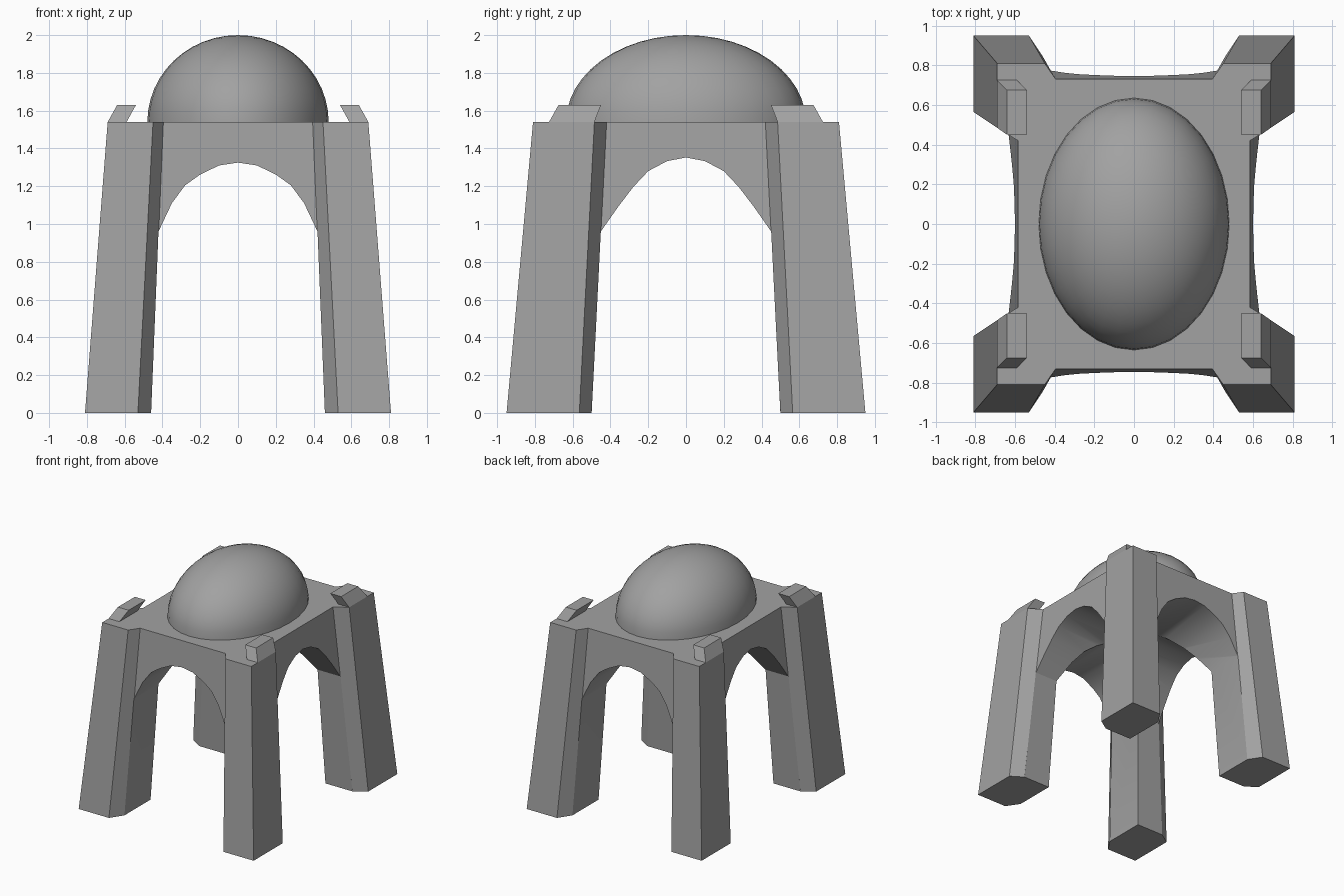
import bpy, bmesh, math

old = bpy.data.objects.get("Cube")
if old:
    bpy.data.objects.remove(old, do_unlink=True)

stone = bpy.data.materials.new("grey stone")
stone.use_nodes = True
grey = (0.36, 0.36, 0.36, 1)
stone.diffuse_color = grey
stone.node_tree.nodes["Principled BSDF"].inputs["Base Color"].default_value = grey


def make_object(name, bm):
    bmesh.ops.recalc_face_normals(bm, faces=bm.faces)
    mesh = bpy.data.meshes.new(name)
    bm.to_mesh(mesh)
    bm.free()
    obj = bpy.data.objects.new(name, mesh)
    bpy.context.collection.objects.link(obj)
    mesh.materials.append(stone)
    return obj


def loft(name, lower, upper):
    """Solid between two matching rings of points."""
    bm = bmesh.new()
    a = [bm.verts.new(p) for p in lower]
    b = [bm.verts.new(p) for p in upper]
    bm.faces.new(a)
    bm.faces.new(b)
    for i in range(len(a)):
        j = (i + 1) % len(a)
        bm.faces.new((a[i], a[j], b[j], b[i]))
    return make_object(name, bm)


def smooth(obj, degrees):
    bpy.ops.object.select_all(action="DESELECT")
    obj.select_set(True)
    bpy.context.view_layer.objects.active = obj
    bpy.ops.object.shade_smooth_by_angle(angle=math.radians(degrees))


def plan(corner, z):
    """Mirror one corner's outline to a full ring around the building."""
    ring = []
    for sx, sy in ((1, 1), (-1, 1), (-1, -1), (1, -1)):
        pts = corner if sx * sy > 0 else corner[::-1]
        ring += [(sx * x, sy * y, z) for x, y in pts]
    return ring


# Tapered body: recessed walls between four corner piers
HEIGHT = 1.54
foot = [(0.71, 0.50), (0.81, 0.565), (0.81, 0.95), (0.53, 0.95), (0.46, 0.845)]
head = [(0.585, 0.42), (0.69, 0.485), (0.69, 0.81), (0.45, 0.81), (0.395, 0.73)]
body = loft("arched_body", plan(foot, 0), plan(head, HEIGHT))

# Crossing arched passages
front_arch = [(0.462, -0.05), (0.421, 0.96), (0.35, 1.11), (0.28, 1.205),
              (0.2, 1.262), (0.1, 1.31), (0, 1.325)]
side_arch = [(0.502, -0.05), (0.451, 0.96), (0.36, 1.09), (0.28, 1.195),
             (0.2, 1.28), (0.1, 1.333), (0, 1.352)]


def passage(name, half, along_y):
    outline = half + [(-u, z) for u, z in half[-2::-1]]
    ends = [[(u, d, z) if along_y else (d, u, z) for u, z in outline] for d in (-1.2, 1.2)]
    cutter = loft(name, *ends)
    cutter.hide_render = True
    return cutter


cutters = [passage("front_passage_cutter", front_arch, True),
           passage("side_passage_cutter", side_arch, False)]
for cutter in cutters:
    mod = body.modifiers.new("passage", "BOOLEAN")
    mod.operation, mod.solver, mod.object = "DIFFERENCE", "EXACT", cutter
bpy.context.view_layer.update()
cut_body = body.evaluated_get(bpy.context.evaluated_depsgraph_get())
new_mesh = bpy.data.meshes.new_from_object(cut_body)
body.modifiers.clear()
body.data = new_mesh
for cutter in cutters:
    bpy.data.objects.remove(cutter, do_unlink=True)
smooth(body, 30)

# Leaning blocks on the four corners
for side, sx in (("left", 1), ("right", -1)):
    for end, sy in (("back", 1), ("front", -1)):
        def rect(x0, x1, y0, y1, z):
            return [(sx * x, sy * y, z) for x, y in ((x0, y0), (x1, y0), (x1, y1), (x0, y1))]
        loft(f"corner_block_{end}_{side}", rect(0.59, 0.69, 0.485, 0.725, HEIGHT),
             rect(0.54, 0.64, 0.45, 0.675, 1.63))

# Oval dome
bm = bmesh.new()
bmesh.ops.create_uvsphere(bm, u_segments=32, v_segments=24, radius=1)
bmesh.ops.delete(bm, geom=[v for v in bm.verts if v.co.z < -0.01], context="VERTS")
for v in bm.verts:
    v.co = (v.co.x * 0.48, v.co.y * 0.635, HEIGHT + v.co.z * 0.46)
smooth(make_object("dome", bm), 40)
